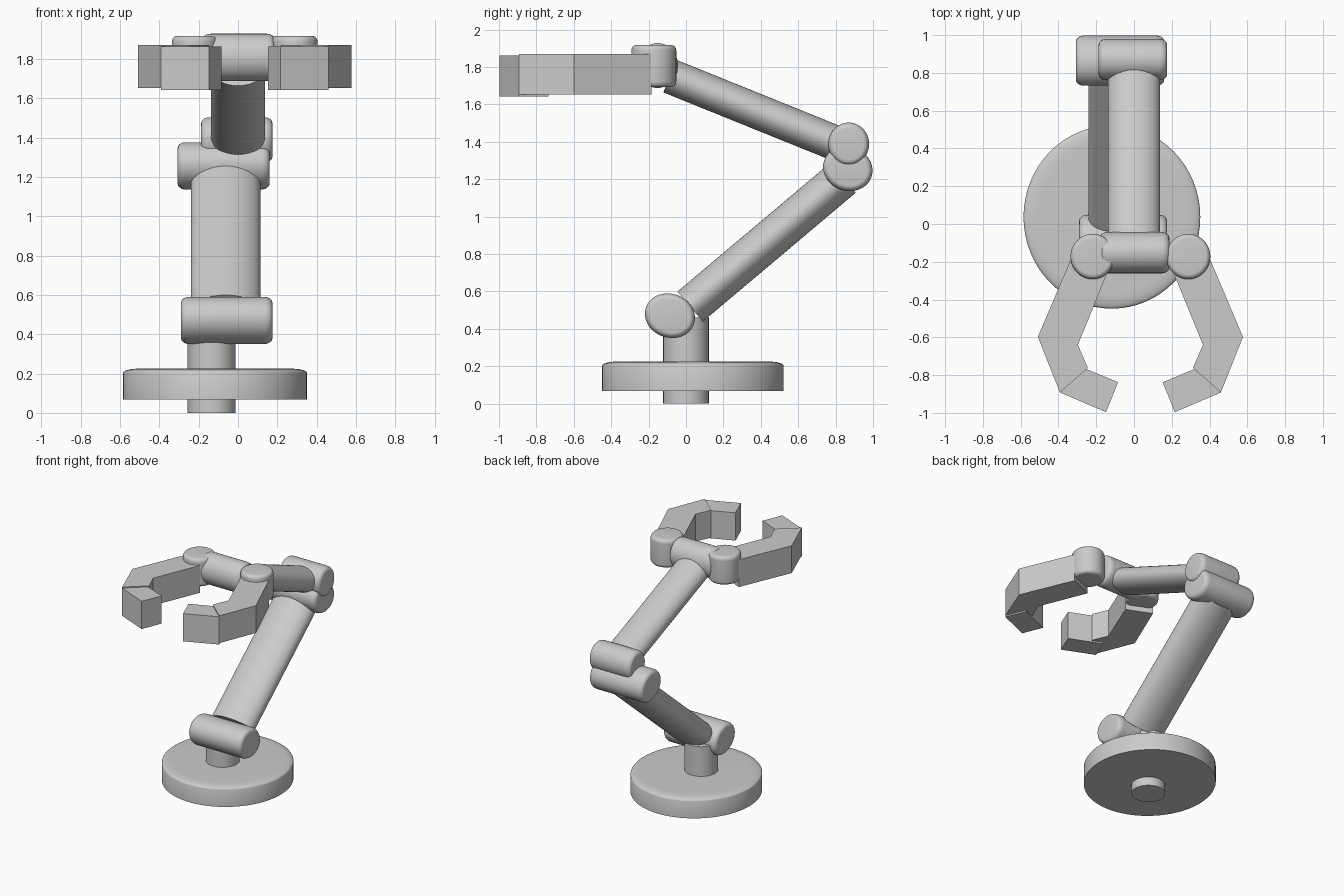
import bpy, bmesh
from math import cos, sin, pi, radians
from mathutils import Vector

cube = bpy.data.objects.get("Cube")
if cube:
    bpy.data.objects.remove(cube)

grey = bpy.data.materials.new("plain grey")
grey.use_nodes = True
COLOUR = (0.6, 0.6, 0.6, 1)
grey.diffuse_color = COLOUR
grey.node_tree.nodes["Principled BSDF"].inputs["Base Color"].default_value = COLOUR

SIDES, STEPS = 64, 6
MIRROR_X = 0.034          # centre plane of the gripper


def finish(name, bm, smooth=False):
    bmesh.ops.recalc_face_normals(bm, faces=bm.faces[:])
    mesh = bpy.data.meshes.new(name)
    bm.to_mesh(mesh)
    bm.free()
    mesh.materials.append(grey)
    obj = bpy.data.objects.new(name, mesh)
    bpy.context.collection.objects.link(obj)
    if smooth:
        bpy.ops.object.select_all(action='DESELECT')
        obj.select_set(True)
        bpy.context.view_layer.objects.active = obj
        bpy.ops.object.shade_smooth_by_angle(angle=radians(35))
    return obj


def rod(name, start, end, across, r_u, r_v, inset=0, depth=0, both=True):
    """Elliptical cylinder from start to end; rounded rims when inset and depth are set."""
    start, end, u = Vector(start), Vector(end), Vector(across).normalized()
    w = (end - start).normalized()
    v = w.cross(u)
    length = (end - start).length
    # profile of (height, reduction of radius)
    curve = [(depth * (1 - sin(a)), inset * (1 - cos(a)))
             for a in (i * pi / 2 / STEPS for i in range(STEPS + 1))]
    top = [(length - h, d) for h, d in curve] if inset else [(length, 0)]
    bottom = [(h, d) for h, d in reversed(curve)] if inset and both else [(0, 0)]
    bm = bmesh.new()
    rings = []
    for h, d in bottom + top:
        rings.append([bm.verts.new(start + w * h
                                   + u * (r_u - d) * cos(2 * pi * i / SIDES)
                                   + v * (r_v - d) * sin(2 * pi * i / SIDES))
                      for i in range(SIDES)])
    for lo, hi in zip(rings, rings[1:]):
        for i in range(SIDES):
            j = (i + 1) % SIDES
            bm.faces.new((lo[i], lo[j], hi[j], hi[i]))
    bm.faces.new(rings[0])
    bm.faces.new(rings[-1])
    return finish(name, bm, True)


def joint(name, x0, x1, y, z, r_y, r_z, tilt=0):
    t = radians(tilt)
    rod(name, (x0, y, z), (x1, y, z), (0, cos(t), -sin(t)), r_y, r_z, 0.03, 0.04)


def slab(name, outline, z0, z1, mirrored):
    """Straight extrusion of a plan outline, optionally mirrored."""
    bm = bmesh.new()
    pts = [(2 * MIRROR_X - x if mirrored else x, y) for x, y in outline]
    face = bm.faces.new([bm.verts.new((x, y, z0)) for x, y in pts])
    ext = bmesh.ops.extrude_face_region(bm, geom=[face], use_keep_orig=True)
    bmesh.ops.translate(bm, vec=(0, 0, z1 - z0),
                        verts=[g for g in ext["geom"] if isinstance(g, bmesh.types.BMVert)])
    finish(name, bm)


X = (1, 0, 0)

# Base and post
rod("base_disc", (-0.117, 0.037, 0.068), (-0.117, 0.037, 0.225), X, 0.468, 0.485, 0.08, 0.022, False)
rod("post", (-0.134, 0, 0), (-0.134, 0, 0.46), X, 0.122, 0.122)

# Cross joints
joint("shoulder_joint", -0.29, 0.175, -0.086, 0.47, 0.136, 0.117, 20)
joint("lower_elbow_joint", -0.307, 0.16, 0.865, 1.256, 0.134, 0.118, 20)
joint("upper_elbow_joint", -0.187, 0.175, 0.87, 1.388, 0.109, 0.115)
joint("wrist_joint", -0.18, 0.187, -0.152, 1.808, 0.109, 0.12)

# Arms
rod("lower_arm", (-0.063, 0.022, 0.519), (-0.063, 0.84, 1.208), X, 0.177, 0.105)
rod("upper_arm", (0, -0.086, 1.751), (0, 0.81, 1.389), X, 0.138, 0.094)

# Gripper fingers and their knuckles
finger = [(0.402, -0.185), (0.577, -0.598), (0.46, -0.892),
          (0.312, -0.762), (0.365, -0.64), (0.213, -0.268)]
tip = [(0.46, -0.892), (0.216, -0.996), (0.152, -0.838), (0.396, -0.736)]
for side, mirrored in (("left", False), ("right", True)):
    kx = 2 * MIRROR_X - 0.287 if mirrored else 0.287
    rod(side + "_knuckle", (kx, -0.172, 1.693), (kx, -0.172, 1.917), X, 0.117, 0.12, 0.025, 0.03)
    slab(side + "_finger", finger, 1.653, 1.87, mirrored)
    slab(side + "_fingertip", tip, 1.642, 1.862, mirrored)
